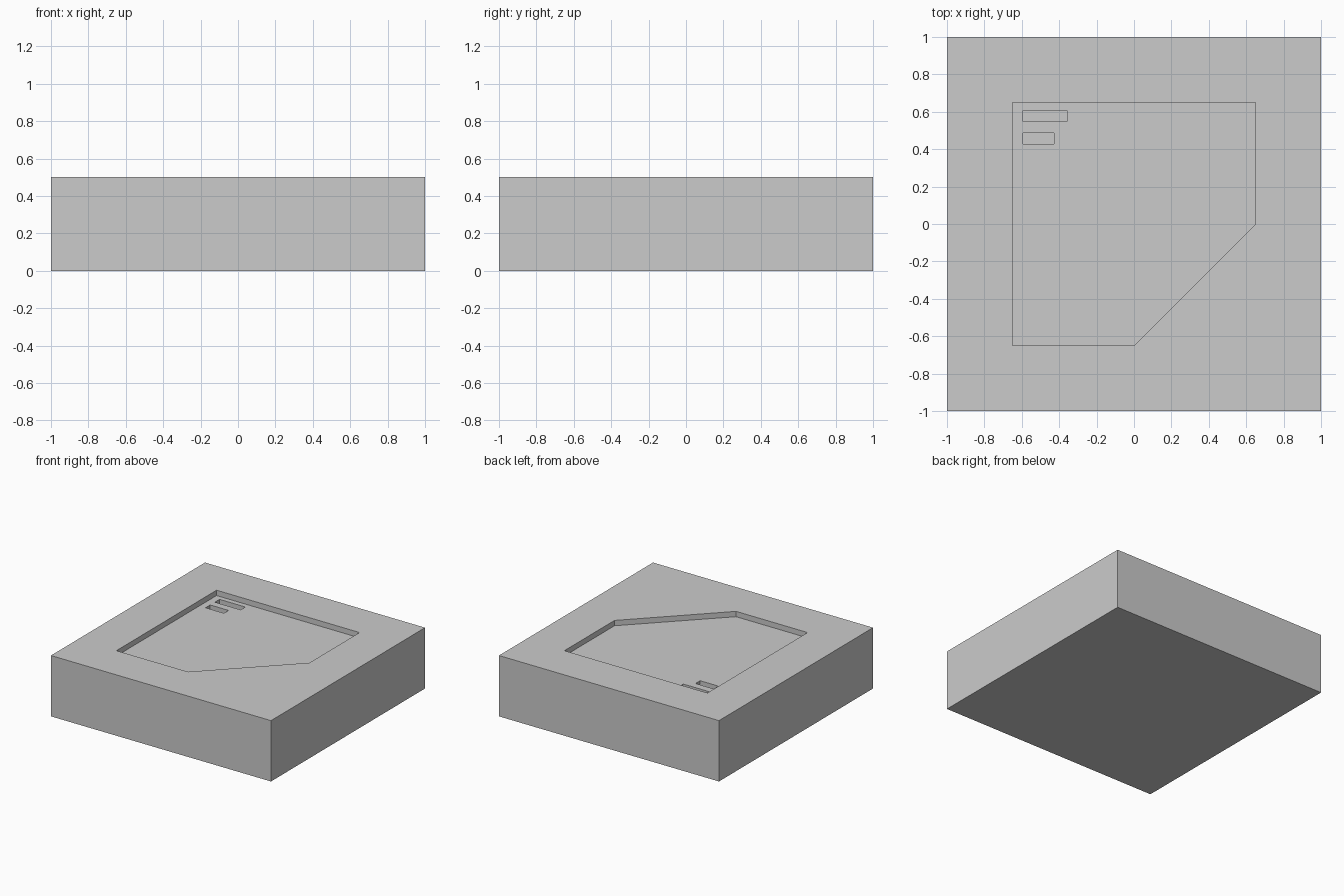
import bpy, bmesh

if "Cube" in bpy.data.objects:
    bpy.data.objects.remove(bpy.data.objects["Cube"])


def prism(name, outline, z0, z1):
    """Extrude a counter-clockwise outline from z0 up to z1."""
    bm = bmesh.new()
    base = bm.faces.new([bm.verts.new((x, y, z0)) for x, y in outline])
    ext = bmesh.ops.extrude_face_region(bm, geom=[base])
    for v in ext["geom"]:
        if isinstance(v, bmesh.types.BMVert):
            v.co.z = z1
    bmesh.ops.recalc_face_normals(bm, faces=bm.faces)
    mesh = bpy.data.meshes.new(name)
    bm.to_mesh(mesh)
    bm.free()
    obj = bpy.data.objects.new(name, mesh)
    bpy.context.collection.objects.link(obj)
    return obj


def rect(x0, x1, y0, y1):
    return [(x0, y0), (x1, y0), (x1, y1), (x0, y1)]


TOP, POCKET, SLOT = 0.5, 0.044, 0.04
P = 0.65

# Solid square block
block = prism("block", rect(-1, 1, -1, 1), 0, TOP)

# Pocket with one clipped corner, then two slots sunk into its floor
floor = TOP - POCKET
cutters = [
    prism("pocket_cutter", [(-P, -P), (0, -P), (P, 0), (P, P), (-P, P)], floor, TOP + 0.2),
    prism("long_slot_cutter", rect(-0.594, -0.358, 0.547, 0.608), floor - SLOT, TOP + 0.1),
    prism("short_slot_cutter", rect(-0.594, -0.427, 0.427, 0.487), floor - SLOT, TOP + 0.1),
]
bpy.context.view_layer.objects.active = block
for cutter in cutters:
    mod = block.modifiers.new(cutter.name, "BOOLEAN")
    mod.operation = "DIFFERENCE"
    mod.solver = "EXACT"
    mod.object = cutter
    bpy.ops.object.modifier_apply(modifier=mod.name)
    bpy.data.objects.remove(cutter)
